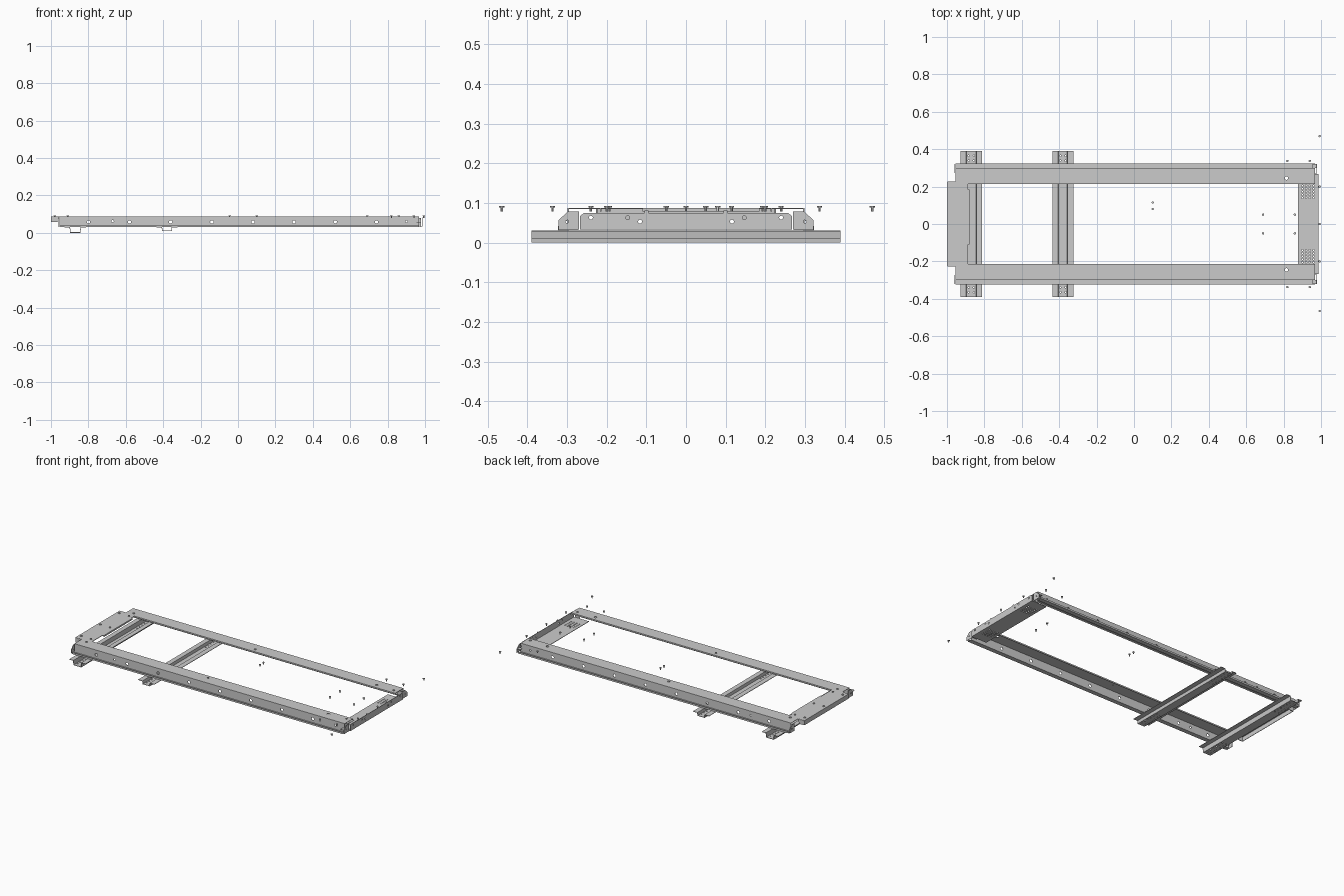
import bpy, bmesh, math
from mathutils import Matrix, Vector

if "Cube" in bpy.data.objects:
    bpy.data.objects.remove(bpy.data.objects["Cube"])

T = 0.003  # sheet metal thickness


def finish(name, bm):
    me = bpy.data.meshes.new(name)
    bmesh.ops.recalc_face_normals(bm, faces=bm.faces)
    bm.to_mesh(me)
    bm.free()
    ob = bpy.data.objects.new(name, me)
    bpy.context.collection.objects.link(ob)
    return ob


def thicken(ob):
    m = ob.modifiers.new("sheet", 'SOLIDIFY')
    m.thickness, m.offset, m.use_even_offset = T, 0, True


def folded(name, profile, lo, hi, along):
    """Folded sheet: open profile (a, z) swept along X (a = y) or Y (a = x)."""
    bm = bmesh.new()
    rows = []
    for s in (lo, hi):
        rows.append([bm.verts.new((s, a, z) if along == 'X' else (a, s, z)) for a, z in profile])
    for i in range(len(profile) - 1):
        bm.faces.new((rows[0][i], rows[0][i + 1], rows[1][i + 1], rows[1][i]))
    ob = finish(name, bm)
    thicken(ob)
    return ob


def flat(name, points):
    """Flat sheet from an outline of 3D points."""
    bm = bmesh.new()
    bm.faces.new([bm.verts.new(p) for p in points])
    ob = finish(name, bm)
    thicken(ob)
    return ob


def drill(ob, holes, axis):
    """Cut round holes (x, y, z, radius) through a sheet along an axis."""
    rot = {'X': Matrix.Rotation(math.pi / 2, 4, 'Y'),
           'Y': Matrix.Rotation(math.pi / 2, 4, 'X'), 'Z': Matrix()}[axis]
    bm = bmesh.new()
    for x, y, z, r in holes:
        bmesh.ops.create_cone(bm, cap_ends=True, segments=12, radius1=r, radius2=r, depth=0.012,
                              matrix=Matrix.Translation((x, y, z)) @ rot)
    cutter = finish(ob.name + "_hole_cutter", bm)
    cutter.hide_render = True
    cutter.hide_set(True)
    m = ob.modifiers.new("holes_" + axis, 'BOOLEAN')
    m.operation, m.object, m.solver = 'DIFFERENCE', cutter, 'EXACT'


def mirror_y(ob):
    m = ob.modifiers.new("mirror", 'MIRROR')
    m.use_axis = (False, True, False)


# Side rails: inner lip, top flange, outer web, bottom flange and outer lip
rail = folded("side_rail", [(0.215, 0.079), (0.215, 0.0865), (0.297, 0.0865), (0.297, 0.0325),
                            (0.322, 0.0325), (0.322, 0.042)], -0.955, 0.968, 'X')
drill(rail, [(-0.67, 0.297, 0.062, 0.006)] +
      [(-0.8 + 0.22 * i, 0.297, 0.058, 0.009) for i in range(8)] +
      [(0.90, 0.297, 0.06, 0.006)], 'Y')
drill(rail, [(0.815, 0.245, 0.0865, 0.009)], 'Z')
mirror_y(rail)

# Rail end gussets at both ends of the rails
for label, x in (("front", 0.978), ("rear", -0.962)):
    g = flat(label + "_rail_gusset", [(x, 0.272, 0.032), (x, 0.322, 0.032), (x, 0.322, 0.056),
                                      (x, 0.298, 0.079), (x, 0.272, 0.079)])
    drill(g, [(x, 0.30, 0.053, 0.004)], 'X')
    mirror_y(g)
tab = folded("gusset_tab", [(0.955, 0.056), (0.978, 0.056)], 0.300, 0.322, 'Y')
mirror_y(tab)
fold = flat("gusset_return", [(0.945, 0.272, 0.033), (0.978, 0.272, 0.033),
                              (0.978, 0.272, 0.079), (0.945, 0.272, 0.079)])
mirror_y(fold)

# Hat section crossmembers hanging below the rails
for label, x, z, w in (("rear", -0.87, 0.0015, 0.029), ("middle", -0.38, 0.0105, 0.027)):
    c = folded(label + "_crossmember", [(x - 0.057, 0.029), (x - w, 0.029), (x - w + 0.003, z),
                                        (x + w - 0.003, z), (x + w, 0.029), (x + 0.057, 0.029)],
               -0.39, 0.39, 'Y')
    drill(c, [(x + dx, s * (0.235 + 0.026 * i), z, 0.004)
              for dx in (-0.014, 0.014) for s in (-1, 1) for i in range(6)], 'Z')

# Front end sill: flat bottom plate and upright front plate
sill = folded("front_sill_plate", [(0.878, 0.0345), (0.984, 0.0345)], -0.268, 0.268, 'Y')
drill(sill, [(0.9 + 0.02 * i, s * (0.14 + 0.016 * j), 0.0345, 0.004)
             for i in range(4) for j in range(5) for s in (-1, 1)], 'Z')
front = flat("front_upright_plate", [(0.985, -0.268, 0.033), (0.985, 0.268, 0.033),
                                     (0.985, 0.268, 0.066), (0.985, 0.258, 0.075),
                                     (0.985, -0.258, 0.075), (0.985, -0.268, 0.066)])
drill(front, [(0.985, s * y, z, r) for s in (-1, 1)
              for y, z, r in ((0.24, 0.063, 0.005), (0.147, 0.063, 0.005), (0.116, 0.053, 0.005))], 'X')
for y in (-0.1, 0.1):
    flat("front_plate_tab", [(0.985, y - 0.005, 0.075), (0.985, y + 0.005, 0.075),
                             (0.985, y + 0.005, 0.081), (0.985, y - 0.005, 0.081)])

# Rear cover plate with downturned edges
folded("rear_cover", [(-0.9985, 0.058), (-0.9985, 0.0865), (-0.887, 0.0865)], -0.225, 0.225, 'Y')
folded("rear_cover_inner_edge", [(-0.889, 0.0865), (-0.88, 0.0865), (-0.88, 0.078)],
       -0.11, 0.185, 'Y')
side = flat("rear_cover_side", [(-0.998, 0.225, 0.058), (-0.965, 0.225, 0.058),
                                (-0.955, 0.225, 0.0865), (-0.998, 0.225, 0.0865)])
mirror_y(side)

# Bolts: on the rails, on the cover, and loose ones at the same level
spots = [(0.993, 0.47), (0.993, -0.465), (0.993, 0), (0.1, 0.115), (0.1, 0.08),
         (-0.98, 0), (-0.91, 0)]
for x, y in ((0.993, 0.2), (0.82, 0.337), (0.94, 0.337), (0.94, 0.24), (-0.045, 0.24),
             (-0.91, 0.24), (0.69, 0.05), (0.86, 0.05), (-0.98, 0.193), (-0.91, 0.193)):
    spots += [(x, y), (x, -y)]
bm = bmesh.new()
for x, y in spots:
    for r, z0, z1 in ((0.0065, 0.0885, 0.093), (0.003, 0.079, 0.0885)):
        bmesh.ops.create_cone(bm, cap_ends=True, segments=12, radius1=r, radius2=r, depth=z1 - z0,
                              matrix=Matrix.Translation((x, y, (z0 + z1) / 2)))
bolts = finish("bolts", bm)
for o in bpy.context.selected_objects:
    o.select_set(False)
bolts.select_set(True)
bpy.context.view_layer.objects.active = bolts
bpy.ops.object.shade_smooth_by_angle()
